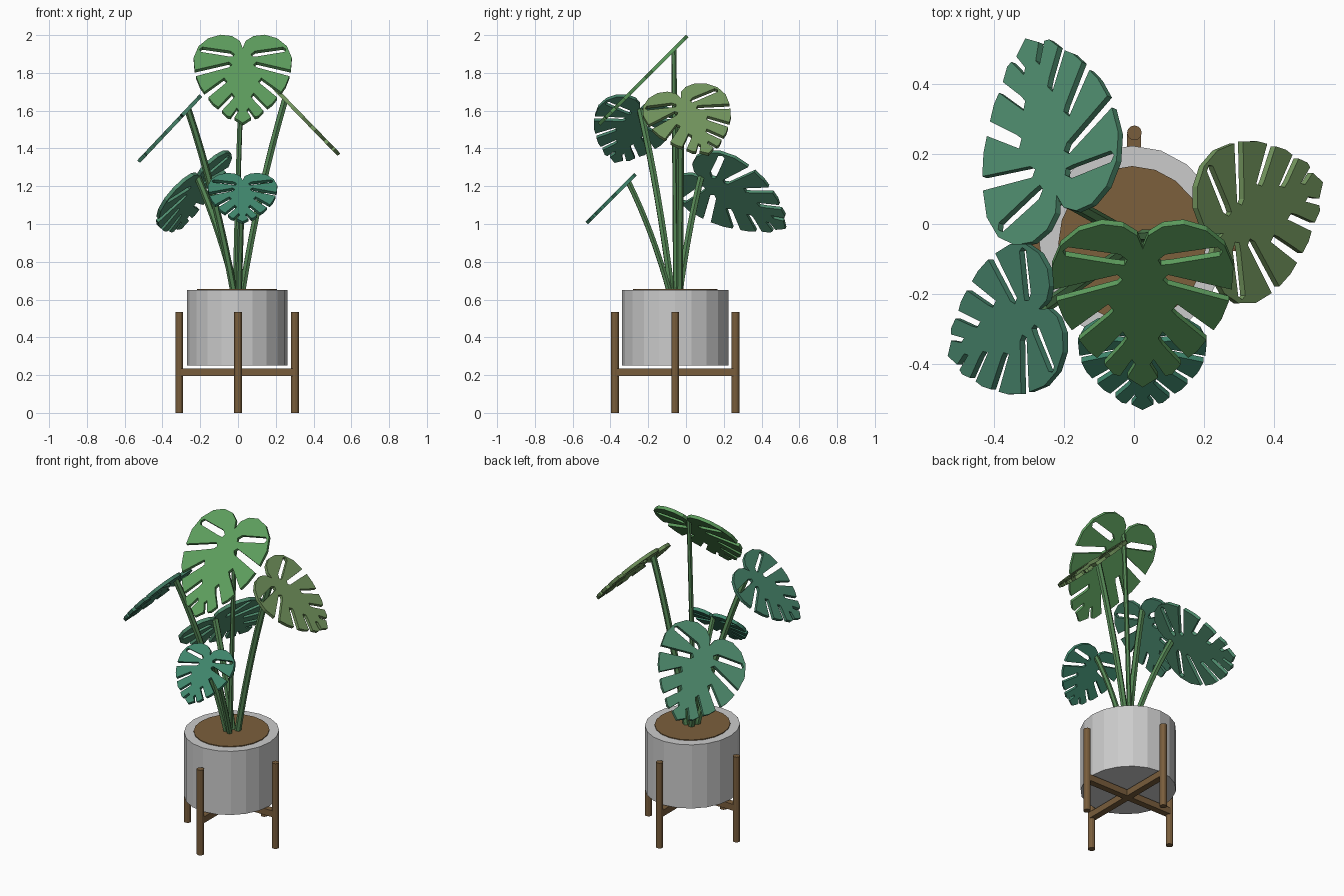
import bpy
from mathutils import Vector, Matrix

if "Cube" in bpy.data.objects:
    bpy.data.objects.remove(bpy.data.objects["Cube"])


def material(name, rgb):
    m = bpy.data.materials.new(name)
    m.diffuse_color = (*rgb, 1)
    m.use_nodes = True
    m.node_tree.nodes["Principled BSDF"].inputs["Base Color"].default_value = m.diffuse_color
    return m


def to_mesh(curve_obj, name, mat):
    # Bake a curve into a plain mesh object
    dg = bpy.context.evaluated_depsgraph_get()
    me = bpy.data.meshes.new_from_object(curve_obj.evaluated_get(dg))
    mw = curve_obj.matrix_world.copy()
    bpy.data.objects.remove(curve_obj)
    ob = bpy.data.objects.new(name, me)
    ob.matrix_world = mw
    me.materials.clear()
    me.materials.append(mat)
    for p in me.polygons:
        p.use_smooth = False
    bpy.context.collection.objects.link(ob)
    return ob


def add_spline(cu, pts, cyclic):
    sp = cu.splines.new('POLY')
    sp.points.add(len(pts) - 1)
    for q, p in zip(sp.points, pts):
        q.co = (p[0], p[1], p[2], 1)
    sp.use_cyclic_u = cyclic


def cylinder(name, rx, ry, z0, z1, x, y, sides, mat=None):
    bpy.ops.mesh.primitive_cylinder_add(vertices=sides, radius=1, depth=1,
                                        location=(x, y, (z0 + z1) / 2))
    ob = bpy.context.object
    ob.name = name
    ob.scale = (rx, ry, z1 - z0)
    if mat:
        ob.data.materials.append(mat)
    return ob


def box(name, size, loc, mat):
    bpy.ops.mesh.primitive_cube_add(size=1, location=loc)
    ob = bpy.context.object
    ob.name = name
    ob.scale = size
    ob.data.materials.append(mat)


wood = material("wood", (0.19, 0.11, 0.045))
soil_mat = material("soil", (0.2, 0.115, 0.045))
stem_mat = material("stem_green", (0.09, 0.24, 0.09))

# Pot and soil
CX, CY = -0.005, -0.057
cylinder("pot", 0.266, 0.281, 0.25, 0.65, CX, CY, 20)
cylinder("soil", 0.212, 0.223, 0.63, 0.655, CX, CY, 20, soil_mat)

# Stand: four legs and crossed bars
for name, dx, dy in (("left", -1, 0), ("right", 1, 0), ("front", 0, -1), ("back", 0, 1)):
    cylinder(name + "_leg", 0.021, 0.021, 0, 0.535,
             CX + 0.306 * dx + 0.006 * abs(dy), CY + 0.318 * dy, 12, wood)
box("cross_bar_x", (0.6, 0.04, 0.04), (CX, CY, 0.215), wood)
box("cross_bar_y", (0.04, 0.63, 0.04), (CX + 0.005, CY, 0.215), wood)

# Half outline of the split leaf (half width 1, length 1) and its closed slot
HALF = [(0, .15), (.06, .07), (.22, .015), (.45, 0), (.7, .04), (.9, .13), (1, .26),
        (.98, .40), (.28, .31), (.22, .34), (.28, .37), (.95, .47),
        (.87, .58), (.78, .65), (.38, .49), (.32, .53), (.37, .56), (.7, .71),
        (.6, .78), (.5, .82), (.22, .66), (.17, .70), (.22, .74), (.42, .86),
        (.32, .92), (.25, .93), (.12, .83), (.08, .86), (.17, .94), (0, 1)]
SLOT = [(.17, .22), (.25, .185), (.82, .14), (.88, .165), (.85, .195), (.3, .245), (.2, .25)]
NOTCH = 0.15


def leaf(name, at, normal, tip, half_w, length, mat):
    def pt(u, v):
        return (u * half_w, (v - NOTCH) * length, 0)
    cu = bpy.data.curves.new(name, 'CURVE')
    cu.dimensions = '2D'
    cu.fill_mode = 'BOTH'
    cu.extrude = 0.01
    outline = [pt(u, v) for u, v in HALF] + [pt(-u, v) for u, v in HALF[-2:0:-1]]
    add_spline(cu, outline, True)
    for s in (1, -1):
        add_spline(cu, [pt(s * u, v) for u, v in SLOT], True)
    ob = bpy.data.objects.new(name, cu)
    bpy.context.collection.objects.link(ob)
    n = Vector(normal).normalized()
    y = Vector(tip)
    y = (y - n * y.dot(n)).normalized()
    x = y.cross(n)
    m = Matrix((x, y, n)).transposed().to_4x4()
    m.translation = at
    ob.matrix_world = m
    bpy.context.view_layer.update()
    to_mesh(ob, name, mat)


def stem(name, base, top, radius):
    # Quadratic arc that starts steep and leans out towards the leaf
    a, c = Vector(base), Vector(top)
    b = Vector((a.x + (c.x - a.x) * .4, a.y + (c.y - a.y) * .4, a.z + (c.z - a.z) * .55))
    cu = bpy.data.curves.new(name, 'CURVE')
    cu.dimensions = '3D'
    cu.bevel_depth = radius
    cu.bevel_resolution = 1
    cu.use_fill_caps = True
    ts = [i / 8 for i in range(9)]
    add_spline(cu, [a * (1 - t) ** 2 + b * 2 * t * (1 - t) + c * t * t for t in ts], False)
    ob = bpy.data.objects.new(name, cu)
    bpy.context.collection.objects.link(ob)
    bpy.context.view_layer.update()
    to_mesh(ob, name, stem_mat)


# name, attachment, normal, tip direction, half width, length, stem base, stem radius, colour
PLANTS = [
    ("top", (.025, -.064, 1.925), (0, -1, 1), (0, -1, -1), .26, .66,
     (-.015, -.055, .63), .014, (.11, .34, .11)),
    ("right", (.25, -.027, 1.66), (1.03, 0, 1), (.664, .342, -.68), .232, .51,
     (.02, -.035, .63), .019, (.17, .30, .11)),
    ("left", (-.265, -.243, 1.607), (-1.06, 0, 1), (-.664, -.342, -.70), .215, .475,
     (-.02, -.075, .63), .019, (.06, .22, .14)),
    ("front", (.024, -.306, 1.225), (0, -1, 1), (0, -1, -1), .184, .365,
     (.005, -.085, .63), .016, (.05, .24, .15)),
    ("back", (-.215, .08, 1.25), (-.68, .273, .68), (-.17, .85, -.51), .264, .625,
     (-.01, -.035, .63), .019, (.08, .27, .16)),
]
for name, at, n, tip, w, ln, base, r, rgb in PLANTS:
    leaf(name + "_leaf", at, n, tip, w, ln, material(name + "_leaf_green", rgb))
    stem(name + "_stem", base, at, r)
